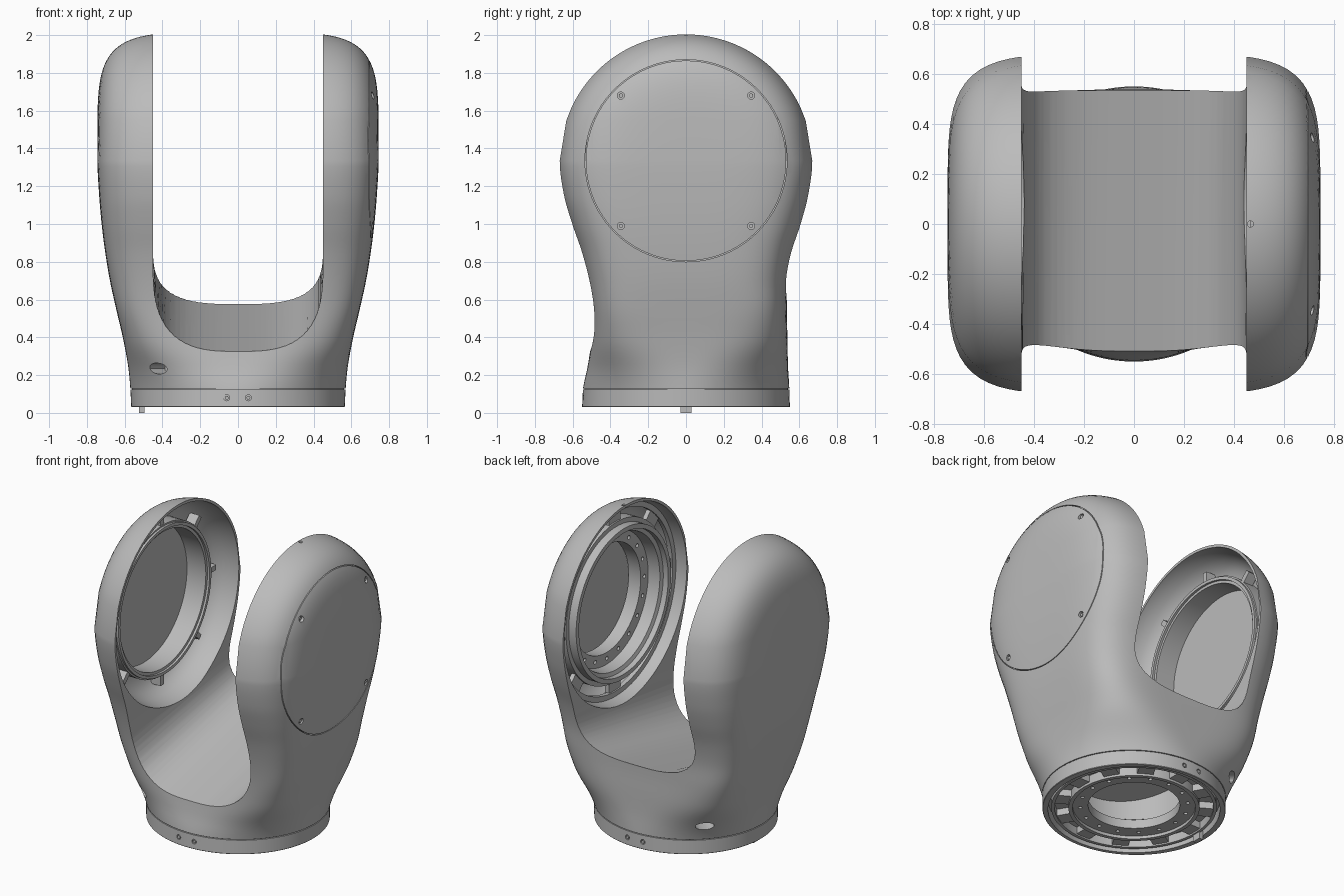
import bpy, bmesh
from math import cos, sin, pi, radians
from mathutils import Matrix, Vector

if "Cube" in bpy.data.objects:
    bpy.data.objects.remove(bpy.data.objects["Cube"], do_unlink=True)

grey = bpy.data.materials.new("satin grey")
grey.use_nodes = True
grey.diffuse_color = (0.5, 0.5, 0.5, 1)
grey.node_tree.nodes["Principled BSDF"].inputs["Base Color"].default_value = (0.5, 0.5, 0.5, 1)

HUB_Z, HUB_R, HUB_X, POWER = 1.335, 0.68, 0.745, 5


def finish(name, bm):
    bmesh.ops.remove_doubles(bm, verts=bm.verts, dist=1e-5)
    bmesh.ops.recalc_face_normals(bm, faces=bm.faces)
    mesh = bpy.data.meshes.new(name)
    bm.to_mesh(mesh)
    bm.free()
    mesh.materials.append(grey)
    obj = bpy.data.objects.new(name, mesh)
    bpy.context.collection.objects.link(obj)
    return obj


def loft(name, rings):
    """Skin closed rings of points and cap both ends."""
    bm = bmesh.new()
    loops = [[bm.verts.new(p) for p in ring] for ring in rings]
    n = len(loops[0])
    for a, b in zip(loops, loops[1:]):
        for i in range(n):
            j = (i + 1) % n
            bm.faces.new((a[i], a[j], b[j], b[i]))
    bm.faces.new(loops[0])
    bm.faces.new(loops[-1])
    return finish(name, bm)


def lathe(name, profile, matrix, segments=96):
    """Revolve a closed (radius, height) profile about the local z axis."""
    bm = bmesh.new()
    loops = []
    for k in range(segments):
        a = 2 * pi * k / segments
        loops.append([bm.verts.new(matrix @ Vector((r * cos(a), r * sin(a), h))) for r, h in profile])
    n = len(profile)
    for k in range(segments):
        a, b = loops[k], loops[(k + 1) % segments]
        for i in range(n):
            j = (i + 1) % n
            if profile[i][0] or profile[j][0]:
                bm.faces.new((a[i], a[j], b[j], b[i]))
    return finish(name, bm)


def tube(name, r0, r1, h0, h1, matrix):
    return lathe(name, [(r0, h0), (r1, h0), (r1, h1), (r0, h1)], matrix)


def pins(name, radius, depth, matrices):
    bm = bmesh.new()
    for m in matrices:
        bmesh.ops.create_cone(bm, cap_ends=True, segments=20, radius1=radius,
                              radius2=radius, depth=depth, matrix=m)
    return finish(name, bm)


def spokes(name, count, r0, r1, width, h0, h1, matrix):
    bm = bmesh.new()
    for k in range(count):
        place = (matrix @ Matrix.Rotation(2 * pi * k / count, 4, 'Z')
                 @ Matrix.Translation(((r0 + r1) / 2, 0, (h0 + h1) / 2))
                 @ Matrix.Diagonal((r1 - r0, width, h1 - h0, 1)))
        bmesh.ops.create_cube(bm, size=1, matrix=place)
    return finish(name, bm)


def cut(target, cutter):
    cutter.hide_render = True
    mod = target.modifiers.new("cut", 'BOOLEAN')
    mod.operation, mod.solver, mod.object = 'DIFFERENCE', 'EXACT', cutter
    bpy.context.view_layer.objects.active = target
    bpy.ops.object.modifier_apply(modifier=mod.name)
    bpy.data.objects.remove(cutter, do_unlink=True)


def circle(count, radius, height, matrix):
    return [matrix @ Matrix.Rotation(2 * pi * k / count, 4, 'Z') @ Matrix.Translation((radius, 0, height))
            for k in range(count)]


# Body sections: height, half width, front depth, back depth, squareness
TABLE = [(.03, .565, .55, .55, 2), (.13, .57, .545, .547, 2), (.25, .582, .52, .54, 2.6),
         (.4, .61, .5, .537, 4), (.55, .645, .5, .534, 5), (.7, .678, .525, .54, 5),
         (.85, .703, .563, .57, 5), (1.0, .722, .614, .619, 5), (1.15, .735, .657, .658, 5),
         (HUB_Z, HUB_X, HUB_R, HUB_R, POWER), (1.52, .744, .655, .655, POWER)]


def section(z):
    """Smooth interpolation of the table."""
    i = max(k for k in range(len(TABLE) - 2) if TABLE[k][0] <= z)
    p0, p1, p2, p3 = TABLE[max(i - 1, 0)], TABLE[i], TABLE[i + 1], TABLE[i + 2]
    d = p2[0] - p1[0]
    t = (z - p1[0]) / d
    out = []
    for c in range(1, 5):
        m1 = (p2[c] - p0[c]) / (p2[0] - p0[0]) * d
        m2 = (p3[c] - p1[c]) / (p3[0] - p1[0]) * d
        out.append((2*t**3 - 3*t*t + 1) * p1[c] + (t**3 - 2*t*t + t) * m1
                   + (3*t*t - 2*t**3) * p2[c] + (t**3 - t*t) * m2)
    return out


def body_ring(z, inset=0, count=144):
    ring = []
    for k in range(count):
        c, s = cos(2 * pi * k / count), sin(2 * pi * k / count)
        if z < HUB_Z:
            w, front, back, n = section(z)
            r = ((abs(c) / w) ** n + (abs(s) / (back if s > 0 else front)) ** n) ** (-1 / n)
        else:
            lo, hi, dz = 0, 1, z - HUB_Z
            for _ in range(30):
                r = (lo + hi) / 2
                f = (abs(r * c) / HUB_X) ** POWER + (((r * s) ** 2 + dz * dz) ** .5 / HUB_R) ** POWER
                lo, hi = (r, hi) if f < 1 else (lo, r)
        ring.append((c * (r - inset), s * (r - inset), z))
    return ring


# Yoke body: round foot growing into two domed arms, with a seam above the foot
rings = [body_ring(.03, .003), body_ring(.033), body_ring(.124), body_ring(.1245, .008),
         body_ring(.129, .008), body_ring(.1295)]
rings += [body_ring(.14 + (HUB_Z - .14) * k / 40) for k in range(40)]
for k in range(31):
    a = pi / 2 * k / 30
    x = .4 + (HUB_X - .4) * cos(a)
    rings.append(body_ring(HUB_Z + HUB_R * max(0, 1 - (x / HUB_X) ** POWER) ** (1 / POWER)))
body = loft("yoke_body", rings)

# Gap between the arms, its floor rising towards the back
gap = []
for y in (-.9, .9):
    floor = .33 + (y + .49) * .24
    top = floor + .49 - (y + .49) * .18
    ring = [(-.45, y, 2.3)]
    for k in range(49):
        c, s = -cos(pi * k / 48), sin(pi * k / 48)
        r = (abs(c) ** 3.1 + abs(s) ** 3.1) ** (-1 / 3.1)
        ring.append((.45 * c * r, y, top - (top - floor) * s * r))
    gap.append(ring + [(.45, y, 2.3)])
cut(body, loft("gap_cutter", gap))

# Hollow arms, leaving a thin shell
hub = {s: Matrix.Translation((0, 0, HUB_Z)) @ Matrix.Rotation(s * pi / 2, 4, 'Y') for s in (-1, 1)}
for s, window in ((-1, .457), (1, .44)):
    cut(body, lathe("arm_hollow", [(0, .4), (.652, .4), (.651, .46), (.643, .5), (.63, .55), (.603, .6),
                                   (.56, .64), (.5, .66), (window, .665), (window, .70), (0, .70)], hub[s]))

# Hollow foot, with a chamber that follows the slope of the gap floor
up = Matrix.Identity(4)
cut(body, lathe("foot_hollow", [(0, 0), (.525, 0), (.525, .1), (.42, .1), (.42, .2), (0, .2)], up))
slope = Matrix.Identity(4)
slope[2][1] = .24
cut(body, lathe("chamber", [(0, .15), (.415, .15), (.415, .41), (0, .41)], slope))

# Cover seam and its screw pockets on the left arm
cut(body, tube("cover_seam", .53, .535, .672, .85, hub[1]))
turn = hub[1] @ Matrix.Rotation(pi / 4, 4, 'Z')
cut(body, pins("cover_pockets", .019, .08, circle(4, .488, .735, turn)))
pins("cover_screws", .011, .02, circle(4, .488, .697, turn))

# Foot screws, front and back
side = Matrix.Rotation(pi / 2, 4, 'X')
spots = [(x, y) for x in (-.06, .055) for y in (-1, 1)]
cut(body, pins("foot_pockets", .016, .03, [Matrix.Translation((x, y * .55, .08)) @ side for x, y in spots]))
pins("foot_screws", .01, .02, [Matrix.Translation((x, y * .535, .08)) @ side for x, y in spots])

# Oval side ports and a small hole on the left arm's crown
ports = [Matrix.Translation((-.405, y * .39, .235)) @ Matrix.Rotation(-y * radians(44), 4, 'Z')
         @ Matrix.Rotation(pi / 2, 4, 'Y') @ Matrix.Diagonal((.5, 1, 1, 1)) for y in (-1, 1)]
cut(body, pins("port_cutter", .058, .16, ports))
cut(body, pins("crown_cutter", .012, .1, [Matrix.Translation((.465, 0, 2))]))

# Right arm bearing seat
parts = [body,
         tube("right_bearing_ring", .457, .505, .56, .68, hub[-1]),
         tube("right_bearing_lip", .475, .495, .545, .57, hub[-1]),
         spokes("right_ribs", 8, .49, .575, .035, .565, .635, hub[-1])]

# Left arm bearing seat with bolted flange
flange = lathe("left_flange", [(.48, .5), (.48, .68), (.36, .68), (.36, .59), (.44, .59), (.45, .51)], hub[1])
cut(flange, pins("bolt_cutter", .013, .06, circle(20, .4, .6, hub[1])))
parts += [flange,
          tube("left_bearing_ring", .475, .505, .465, .66, hub[1]),
          tube("left_shelf", .5, .535, .52, .6, hub[1]),
          tube("left_rim_shelf", .6, .635, .52, .55, hub[1]),
          spokes("left_spokes", 8, .5, .615, .12, .53, .56, hub[1])]

# Foot mount: bolted ring, lugs and locating peg
mount = lathe("foot_mount_ring", [(.28, .06), (.375, .06), (.375, .04), (.4, .04), (.4, .1), (.44, .1),
                                  (.44, .12), (.28, .12)], up)
cut(mount, pins("mount_bolt_cutter", .012, .04, circle(16, .33, .06, up)))
parts += [mount,
          tube("foot_outer_ring", .485, .505, .045, .11, up),
          spokes("foot_lugs", 12, .39, .495, .1, .055, .11, up)]
bm = bmesh.new()
bmesh.ops.create_cube(bm, size=1, matrix=Matrix.Translation((-.51, 0, .055)) @ Matrix.Diagonal((.03, .06, .11, 1)))
finish("locating_peg", bm)

for obj in parts:
    bpy.ops.object.select_all(action='DESELECT')
    obj.select_set(True)
    bpy.context.view_layer.objects.active = obj
    bpy.ops.object.shade_smooth_by_angle(angle=radians(30))
